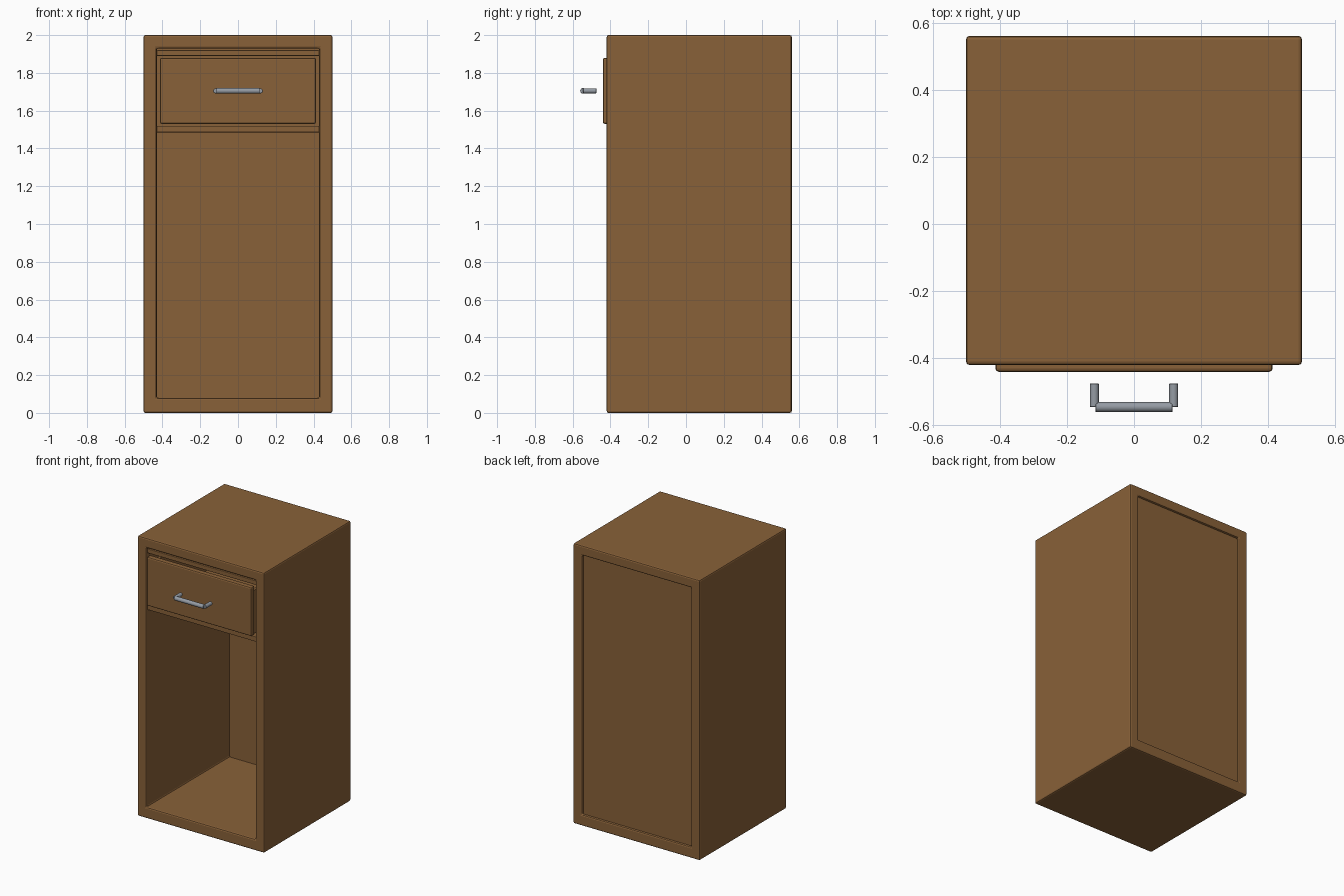
import bpy
import math

if "Cube" in bpy.data.objects:
    bpy.data.objects.remove(bpy.data.objects["Cube"], do_unlink=True)


def material(name, color, metallic=0.0):
    m = bpy.data.materials.new(name)
    m.use_nodes = True
    m.diffuse_color = color
    m.node_tree.nodes["Principled BSDF"].inputs["Base Color"].default_value = color
    return m


wood = material("brown wood", (0.25, 0.12, 0.04, 1))
metal = material("grey metal", (0.30, 0.33, 0.37, 1))


def finish(obj, name, mat, bevel=0.0):
    obj.name = name
    obj.data.materials.append(mat)
    if bevel:
        b = obj.modifiers.new("rounded edges", "BEVEL")
        b.width = bevel
        b.segments = 2
        b.limit_method = "ANGLE"
    return obj


def box(name, x, y, z, bevel=0.0):
    """Box spanning the (low, high) pairs x, y and z."""
    bpy.ops.mesh.primitive_cube_add(size=1, location=[sum(r) / 2 for r in (x, y, z)])
    obj = bpy.context.object
    obj.scale = [r[1] - r[0] for r in (x, y, z)]
    bpy.ops.object.transform_apply(location=False, rotation=False, scale=True)
    return finish(obj, name, wood, bevel)


def rod(name, center, radius, length, rotation):
    bpy.ops.mesh.primitive_cylinder_add(vertices=16, radius=radius, depth=length,
                                        location=center, rotation=rotation)
    bpy.ops.object.shade_smooth_by_angle(angle=math.radians(40))
    return finish(bpy.context.object, name, metal, 0.002)


FRONT, BACK = -0.42, 0.56
INNER = 0.43

# Case: a rounded block hollowed from front to back
case = box("case", (-0.5, 0.5), (FRONT, BACK), (0, 2))
cutter = box("case_cutter", (-INNER, INNER), (FRONT - 0.1, BACK + 0.1), (0.08, 1.93))
cutter.hide_render = True
cutter.hide_viewport = True
cutter.display_type = "WIRE"
hollow = case.modifiers.new("hollow", "BOOLEAN")
hollow.operation = "DIFFERENCE"
hollow.object = cutter
hollow.solver = "EXACT"
rounding = case.modifiers.new("rounded edges", "BEVEL")
rounding.width = 0.01
rounding.segments = 2
rounding.limit_method = "ANGLE"

# Back panel set into the case, and the rails around the drawer
box("back_panel", (-INNER, INNER), (BACK - 0.04, BACK - 0.015), (0.08, 1.93))
box("drawer_shelf", (-INNER, INNER), (FRONT + 0.012, BACK - 0.04), (1.485, 1.52), 0.004)
box("top_rail", (-INNER, INNER), (FRONT + 0.012, BACK - 0.04), (1.89, 1.92), 0.004)

# Drawer: raised front plate and an open tray behind it
box("drawer_front", (-0.413, 0.413), (-0.44, -0.40), (1.53, 1.88), 0.01)
box("drawer_bottom", (-0.40, 0.40), (-0.40, 0.48), (1.53, 1.55))
box("drawer_back", (-0.40, 0.40), (0.46, 0.48), (1.55, 1.84))
for side, name in ((1, "left"), (-1, "right")):
    box("drawer_side_" + name, sorted((side * 0.38, side * 0.40)), (-0.40, 0.46), (1.55, 1.84))

# Handle: a bar carried by two posts
rod("handle_bar", (0, -0.545, 1.705), 0.015, 0.23, (0, math.pi / 2, 0))
for side, name in ((1, "left"), (-1, "right")):
    rod("handle_post_" + name, (side * 0.118, -0.51, 1.705), 0.0135, 0.07, (math.pi / 2, 0, 0))
